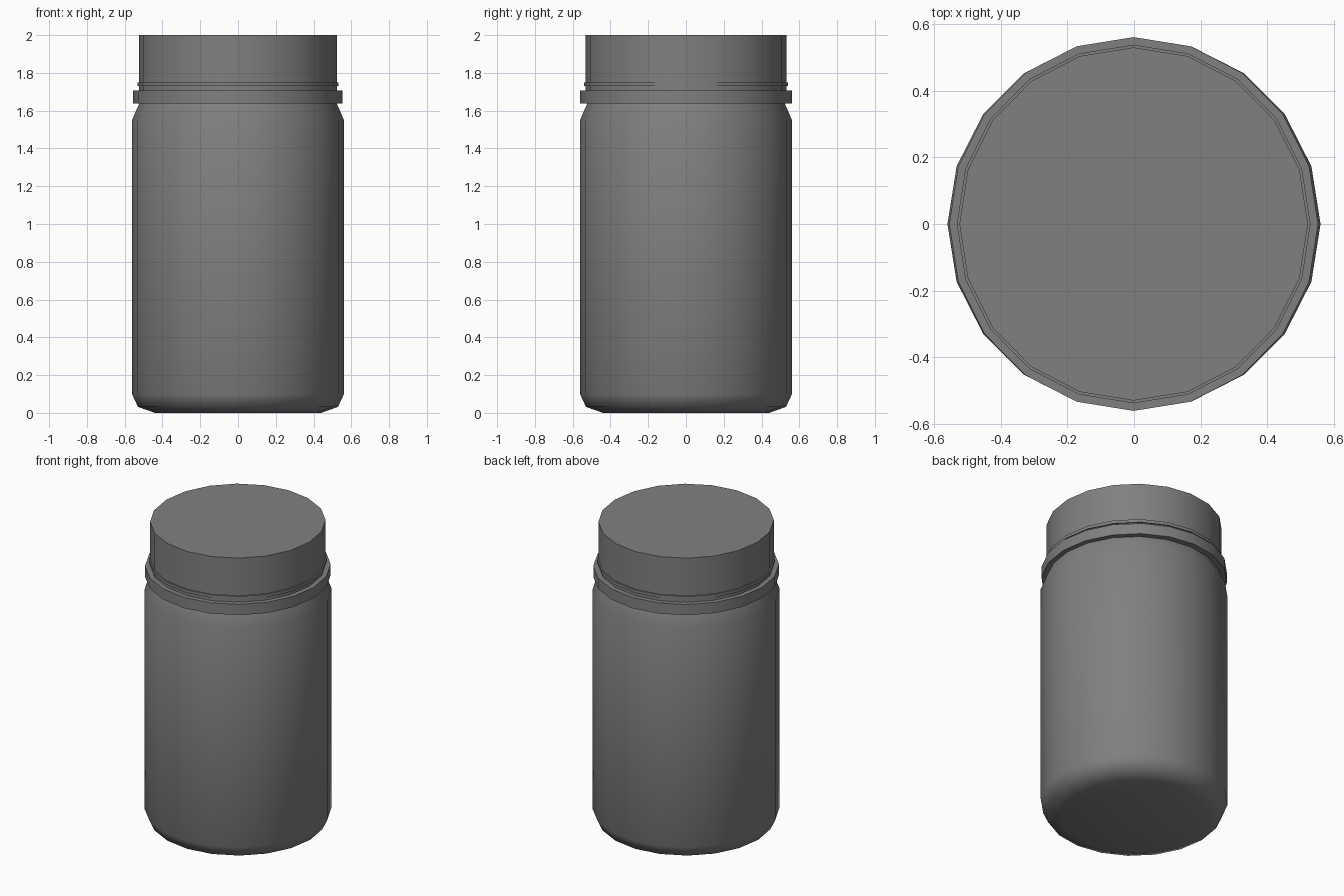
import bpy, bmesh, math

if "Cube" in bpy.data.objects:
    bpy.data.objects.remove(bpy.data.objects["Cube"])

SIDES = 20

# Dark grey plastic
dark = bpy.data.materials.new("dark_grey")
dark.diffuse_color = (0.216, 0.216, 0.216, 1.0)
dark.use_nodes = True
dark.node_tree.nodes["Principled BSDF"].inputs["Base Color"].default_value = dark.diffuse_color

def lathe(name, profile, sx=1.0, cx=0.0, angle=40):
    """Revolve (radius, z) points listed bottom to top, capping both ends."""
    bm = bmesh.new()
    rings = []
    for r, z in profile:
        ring = []
        for i in range(SIDES):
            a = 2 * math.pi * i / SIDES
            ring.append(bm.verts.new((cx + sx * r * math.cos(a), r * math.sin(a), z)))
        rings.append(ring)
    for lo, hi in zip(rings, rings[1:]):
        for i in range(SIDES):
            j = (i + 1) % SIDES
            bm.faces.new((lo[i], lo[j], hi[j], hi[i]))
    bm.faces.new(rings[0][::-1])
    bm.faces.new(rings[-1])
    mesh = bpy.data.meshes.new(name)
    bm.to_mesh(mesh)
    bm.free()
    mesh.materials.append(dark)
    obj = bpy.data.objects.new(name, mesh)
    bpy.context.collection.objects.link(obj)
    bpy.ops.object.select_all(action='DESELECT')
    obj.select_set(True)
    bpy.context.view_layer.objects.active = obj
    bpy.ops.object.shade_smooth_by_angle(angle=math.radians(angle))
    return obj

# Jar body with rounded foot and sloping shoulder
lathe("jar_body", [(0.44, 0.0), (0.53, 0.032), (0.561, 0.10), (0.561, 1.55),
                   (0.522, 1.64), (0.50, 1.70)], angle=60)

# Collar, seal bead and lid are slightly narrower in x
lathe("neck_collar", [(0.562, 1.637), (0.562, 1.708)], 0.987, -0.001)
lathe("seal_bead", [(0.539, 1.73), (0.539, 1.75)], 0.987, -0.001)
lathe("lid", [(0.531, 1.70), (0.531, 2.0)], 0.987, -0.001)
